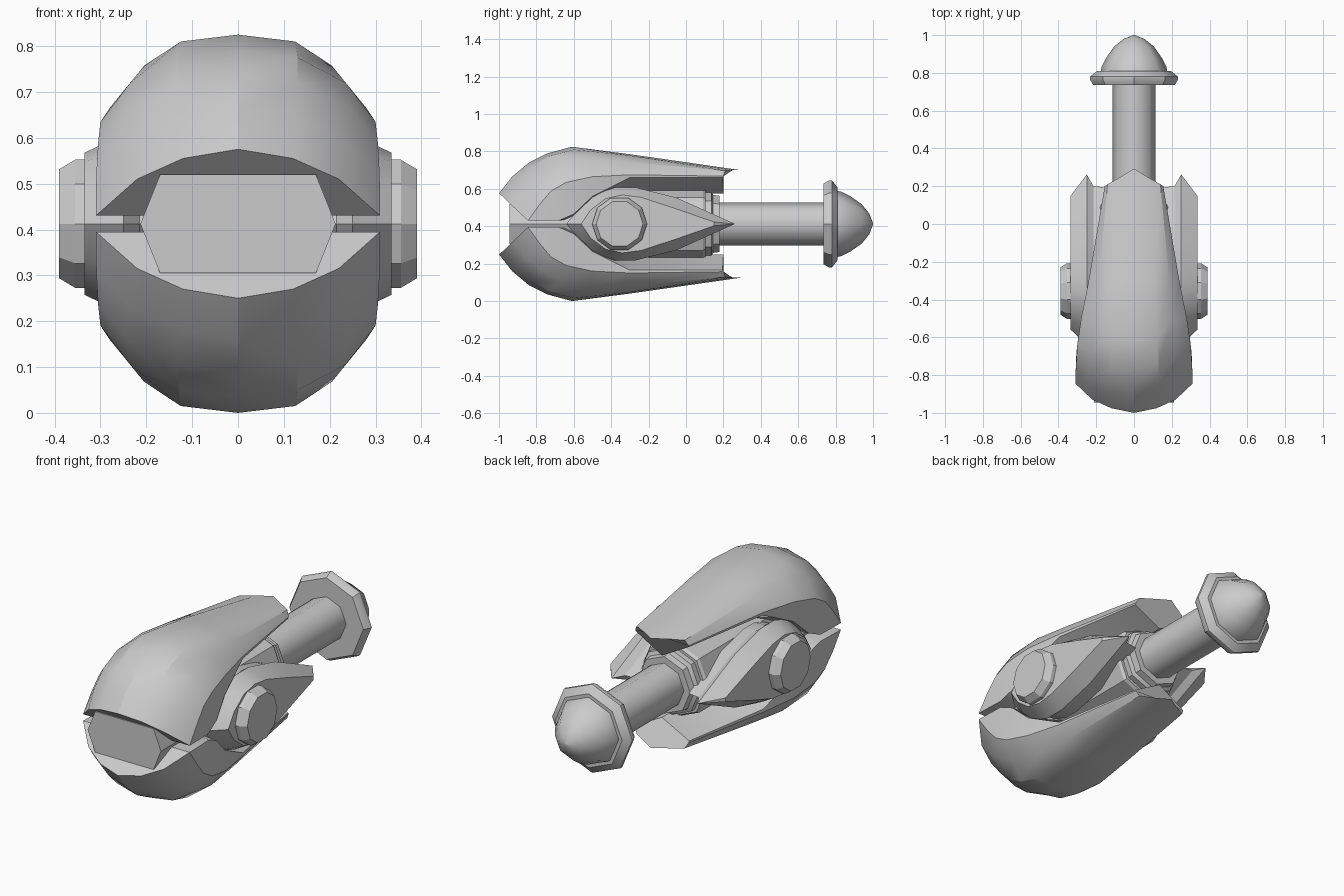
import bpy, bmesh, math

if "Cube" in bpy.data.objects:
    bpy.data.objects.remove(bpy.data.objects["Cube"])

ZC = 0.4125  # height of the long axis

grey = bpy.data.materials.new("light_grey")
grey.diffuse_color = (0.6, 0.6, 0.6, 1)
grey.use_nodes = True
grey.node_tree.nodes["Principled BSDF"].inputs["Base Color"].default_value = grey.diffuse_color


def finish(name, bm, angle=30):
    bmesh.ops.remove_doubles(bm, verts=bm.verts, dist=0.0005)
    bmesh.ops.recalc_face_normals(bm, faces=bm.faces)
    me = bpy.data.meshes.new(name)
    bm.to_mesh(me)
    bm.free()
    ob = bpy.data.objects.new(name, me)
    bpy.context.collection.objects.link(ob)
    me.materials.append(grey)
    bpy.ops.object.select_all(action='DESELECT')
    ob.select_set(True)
    bpy.context.view_layer.objects.active = ob
    bpy.ops.object.shade_smooth_by_angle(angle=math.radians(angle))
    return ob


def loft(name, rings, angle=30):
    """Closed rings of equal length, bridged in order and capped."""
    bm = bmesh.new()
    rows = [[bm.verts.new(p) for p in ring] for ring in rings]
    n = len(rows[0])
    for a, b in zip(rows, rows[1:]):
        for i in range(n):
            j = (i + 1) % n
            bm.faces.new((a[i], a[j], b[j], b[i]))
    bm.faces.new(rows[0])
    bm.faces.new(rows[-1])
    return finish(name, bm, angle)


def turned_y(name, profile, sides=8, angle=30):
    """Lathe of (y, radius) pairs around the long axis."""
    loft(name, [[(r * math.sin(2 * math.pi * i / sides), y,
                  ZC + r * math.cos(2 * math.pi * i / sides)) for i in range(sides)]
                for y, r in profile], angle)


# Shell ribs: top, upper, shoulder, crease, lower edge, keel as (x, y, z)
RIBS = [
    [(0, -1, .575), (.12, -.975, .555), (.22, -.93, .51), (.31, -.845, .43), (.31, -.845, .43), (0, -.845, .43)],
    [(0, -.93, .665), (.125, -.90, .645), (.235, -.86, .59), (.309, -.78, .52), (.309, -.78, .43), (0, -.78, .43)],
    [(0, -.84, .74), (.13, -.82, .72), (.245, -.77, .66), (.305, -.72, .59), (.305, -.68, .43), (0, -.68, .43)],
    [(0, -.74, .79), (.13, -.73, .775), (.235, -.67, .72), (.30, -.64, .635), (.295, -.6, .465), (0, -.6, .44)],
    [(0, -.61, .825), (.125, -.6, .81), (.205, -.51, .757), (.28, -.5, .665), (.275, -.5, .56), (0, -.5, .5)],
    [(0, -.3, .785), (.11, -.3, .778), (.187, -.3, .742), (.24, -.3, .675), (.238, -.3, .66), (0, -.3, .575)],
    [(0, .293, .70), (.07, .25, .70), (.14, .21, .697), (.155, .2, .668), (.155, .195, .66), (0, .2, .575)],
]


def shell(name, flip):
    rings = []
    for rib in RIBS:
        full = rib + [(-x, y, z) for x, y, z in rib[4:0:-1]]
        rings.append([(x, y, 2 * ZC - z if flip else z) for x, y, z in full])
    loft(name, rings, 25)


shell("upper_shell", False)
shell("lower_shell", True)

# Six-sided plug in the mouth
HEX = [(.17, .1075), (.213, 0), (.17, -.1075), (-.17, -.1075), (-.213, 0), (-.17, .1075)]
loft("mouth_plug", [[(x, y, ZC + z) for x, z in HEX] for y in (-.945, -.45)])

# Main barrel with stepped collar, rod, flange and domed tip
turned_y("barrel", [(-.55, .2), (.09, .2), (.105, .19)])
turned_y("collar", [(.08, .175), (.135, .175), (.145, .155), (.18, .15)])
turned_y("rod", [(.1, .115), (.75, .115)], 8, 50)
turned_y("flange", [(.735, .215), (.765, .233), (.78, .233), (.81, .195)])
turned_y("domed_tip", [(.8, .178), (.83, .172), (.88, .147), (.94, .105), (.98, .055), (1, .004)], 8, 50)

# Teardrop side pods: half outlines as (y, height above axis)
RIDGE = [(-.64, 0), (-.57, .085), (-.48, .16), (-.38, .195), (-.27, .195), (-.05, .14), (.262, 0)]
FACE = [(-.56, 0), (-.51, .075), (-.43, .135), (-.34, .155), (-.24, .142), (-.05, .08), (.15, .01)]


def outline(half, x, k=1.0):
    pts = half + [(y, -h) for y, h in half[-1:0:-1]]
    return [(x, -.2 + k * (y + .2), ZC + k * h) for y, h in pts]


for side, s in (("right", 1), ("left", -1)):
    loft(side + "_pod", [outline(RIDGE, s * .15, .85), outline(RIDGE, s * .215, .87),
                         outline(RIDGE, s * .25), outline(FACE, s * .335)], 25)
    # Ten-sided tapered hub on the pod
    loft(side + "_hub", [[(s * x, -.355 + r * math.cos(math.tau * i / 10),
                           ZC + r * math.sin(math.tau * i / 10)) for i in range(10)]
                         for x, r in ((.3, .147), (.355, .147), (.39, .125))])
